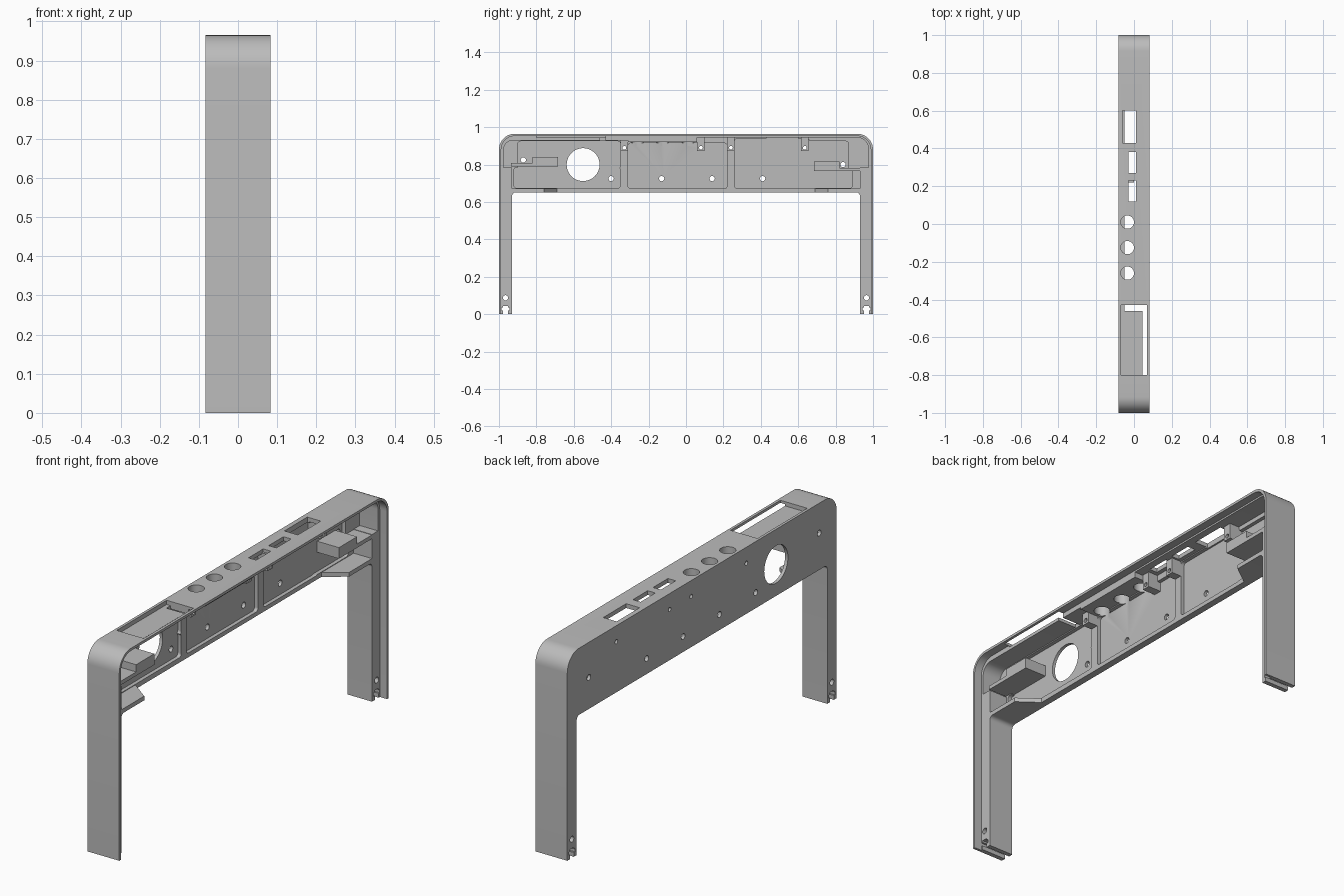
import bpy, bmesh, math
from mathutils import Vector

if "Cube" in bpy.data.objects:
    bpy.data.objects.remove(bpy.data.objects["Cube"])

grey = bpy.data.materials.new("plain grey")
grey.use_nodes = True
grey.diffuse_color = (0.5, 0.5, 0.5, 1)
grey.node_tree.nodes["Principled BSDF"].inputs["Base Color"].default_value = (0.5, 0.5, 0.5, 1)

BACK, FRONT = -0.083, 0.083     # full depth
PANEL, SEAT = -0.05, 0.045      # inside of rear panel, seat for the cover
POCKET = -0.068                 # floor of the panel pockets


def outline(corners, steps=10):
    """Right-angled outline; a third value on a corner is its fillet radius."""
    pts = []
    for i, c in enumerate(corners):
        p = Vector(c[:2])
        if len(c) < 3:
            pts.append(p)
            continue
        a = (Vector(corners[i - 1][:2]) - p).normalized()
        b = (Vector(corners[(i + 1) % len(corners)][:2]) - p).normalized()
        for k in range(steps + 1):
            t = k / steps * math.pi / 2
            pts.append(p + c[2] * (a + b - b * math.cos(t) - a * math.sin(t)))
    return pts


def prism(name, pts, lo, hi, axis="X"):
    """Extrude (y, z) points along x, or (x, y) points along z."""
    bm = bmesh.new()
    place = (lambda p, d: (d, p[0], p[1])) if axis == "X" else (lambda p, d: (p[0], p[1], d))
    face = bm.faces.new([bm.verts.new(place(p, lo)) for p in pts])
    ext = bmesh.ops.extrude_face_region(bm, geom=[face])
    move = Vector(place((0, 0), hi - lo))
    bmesh.ops.translate(bm, vec=move, verts=[v for v in ext["geom"] if isinstance(v, bmesh.types.BMVert)])
    bmesh.ops.recalc_face_normals(bm, faces=bm.faces)
    mesh = bpy.data.meshes.new(name)
    bm.to_mesh(mesh)
    bm.free()
    mesh.materials.append(grey)
    obj = bpy.data.objects.new(name, mesh)
    bpy.context.collection.objects.link(obj)
    return obj


def rect(a0, a1, b0, b1, r=None):
    pts = [(a0, b0), (a1, b0), (a1, b1), (a0, b1)]
    return outline([p + (r,) for p in pts]) if r else pts


def circle(a, b, r, n=32):
    return [(a + r * math.cos(k * math.tau / n), b + r * math.sin(k * math.tau / n)) for k in range(n)]


def cut(target, pts, lo, hi, axis="X"):
    cutter = prism("cutter", pts, lo, hi, axis)
    cutter.hide_render = True
    mod = target.modifiers.new("cut", "BOOLEAN")
    mod.operation, mod.solver, mod.object = "DIFFERENCE", "EXACT", cutter
    bpy.context.view_layer.objects.active = target
    bpy.ops.object.modifier_apply(modifier=mod.name)
    bpy.data.objects.remove(cutter)


def smooth(obj):
    bpy.ops.object.select_all(action="DESELECT")
    obj.select_set(True)
    bpy.context.view_layer.objects.active = obj
    bpy.ops.object.shade_smooth_by_angle(angle=math.radians(25))


# Bridge-shaped body
body = prism("bridge_body", outline([
    (-1, 0), (-1, 0.965, 0.085), (1, 0.965, 0.085), (1, 0),
    (0.93, 0), (0.93, 0.652, 0.02), (-0.93, 0.652, 0.02), (-0.93, 0)]), BACK, FRONT)

# Cover seat, leaving a thin lip round the outside
cut(body, outline([(-0.988, -0.1), (-0.988, 0.953, 0.073), (0.988, 0.953, 0.073), (0.988, -0.1)]),
    SEAT, 0.2)

# Main cavity: lower part between the legs, upper part running over them
cut(body, rect(-0.93, 0.93, 0.672, 0.8), PANEL, 0.2)
cut(body, outline([
    (-0.975, 0.785), (-0.975, 0.93, 0.05), (-0.31, 0.93), (-0.31, 0.92), (0.06, 0.92),
    (0.06, 0.945), (0.975, 0.945, 0.06), (0.975, 0.785)]), PANEL, 0.2)

# Open underside, with the floor tapering out towards each leg
cut(body, [(PANEL, -0.69), (SEAT, -0.76), (0.2, -0.76), (0.2, 0.76), (SEAT, 0.76), (PANEL, 0.69)],
    0.6, 0.7, "Z")

# Shallow pockets in the rear panel
for y0, y1, z0, z1 in ((-0.92, -0.35, 0.675, 0.785), (-0.9, -0.35, 0.78, 0.925),
                       (-0.31, 0.22, 0.672, 0.915), (0.26, 0.66, 0.672, 0.94),
                       (0.6, 0.89, 0.675, 0.77), (0.6, 0.87, 0.765, 0.925)):
    cut(body, rect(y0, y1, z0, z1, 0.015), POCKET, 0)

# Speaker hole and screw holes through the panel
cut(body, circle(-0.55, 0.8, 0.088, 48), -0.2, 0.2)
for y, z in ((-0.4, 0.725), (-0.13, 0.725), (0.14, 0.725), (0.41, 0.725), (-0.87, 0.825), (0.84, 0.8)):
    cut(body, circle(y, z, 0.014, 20), -0.2, 0.2)

# Foot screw holes and T-shaped slots
for y in (-0.965, 0.965):
    cut(body, circle(y, 0.088, 0.014, 20), -0.2, 0.2)
    cut(body, rect(y - 0.014, y + 0.014, -0.1, 0.045), -0.2, 0.2)
    cut(body, rect(y - 0.022, y + 0.022, 0.02, 0.036), -0.2, 0.2)

# Display recess with cable slot, sockets and buttons in the top
cut(body, rect(-0.07, 0.07, -0.8, -0.43), 0.945, 1.1, "Z")
cut(body, rect(PANEL, 0.07, -0.46, -0.43), 0.9, 1.1, "Z")
for x0, x1, y0, y1 in ((-0.06, 0.01, 0.43, 0.6), (-0.03, 0.01, 0.27, 0.38), (-0.03, 0.01, 0.12, 0.23)):
    cut(body, rect(x0, x1, y0, y1), 0.9, 1.1, "Z")
for y in (-0.26, -0.125, 0.01):
    cut(body, circle(-0.035, y, 0.035), 0.9, 1.1, "Z")

# Screw bosses hanging from the top wall, drilled through with the panel
for i, y in enumerate((-0.33, 0.08, 0.24, 0.635)):
    boss = prism(f"screw_boss_{i + 1}", rect(y - 0.02, y + 0.02, 0.872, 0.95), PANEL - 0.02, 0.0)
    for part in (body, boss):
        cut(part, circle(y, 0.89, 0.01, 16), -0.2, 0.2)
    smooth(boss)

# Brackets at both ends: a shelf reaching the leg and a thicker block
for name, s, z in (("right_end", -1, 0.79), ("left_end", 1, 0.765)):
    y_in, y_mid, y_out = 0.685 * s, 0.82 * s, 0.935 * s
    prism(name + "_bracket", [(y_in, z), (y_out, z), (y_out, z + 0.018), (y_mid, z + 0.018),
                              (y_mid, z + 0.052), (y_in, z + 0.052)], POCKET - 0.005, SEAT)

smooth(body)
